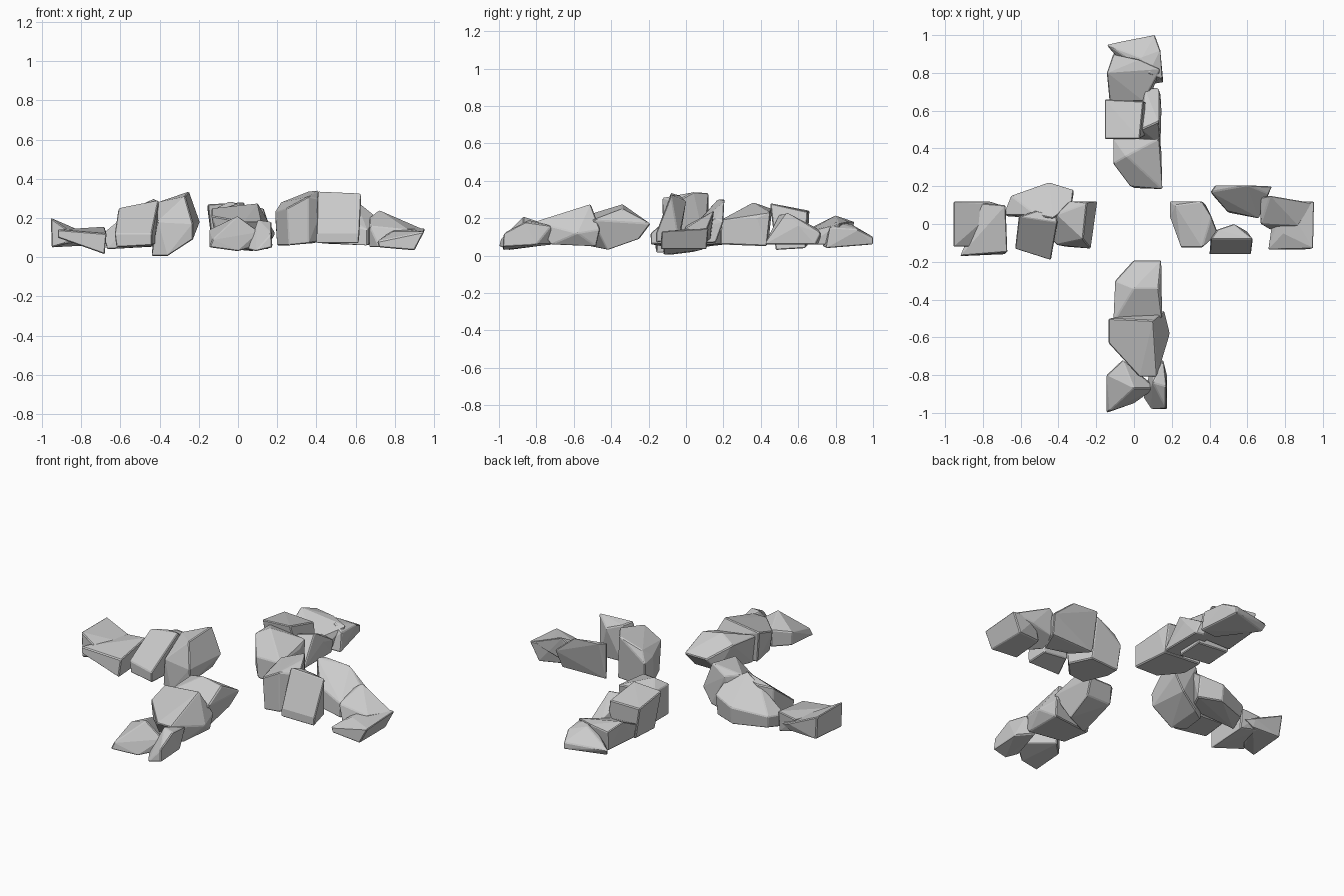
import bpy, bmesh


def rock(name, low, high, bevel=0.005):
    """Chipped boulder: convex hull of a lower and an upper ring of corners."""
    bm = bmesh.new()
    for p in low + high:
        bm.verts.new(p)
    res = bmesh.ops.convex_hull(bm, input=bm.verts)
    junk = {g for g in res["geom_interior"] if isinstance(g, bmesh.types.BMVert)}
    bmesh.ops.delete(bm, geom=list(junk), context='VERTS')
    bmesh.ops.dissolve_limit(bm, angle_limit=0.1, verts=bm.verts, edges=bm.edges)
    bmesh.ops.recalc_face_normals(bm, faces=bm.faces)
    me = bpy.data.meshes.new(name)
    bm.to_mesh(me)
    bm.free()
    ob = bpy.data.objects.new(name, me)
    bpy.context.collection.objects.link(ob)
    # small worn edges
    mod = ob.modifiers.new("worn_edges", 'BEVEL')
    mod.width = bevel
    mod.segments = 1
    mod.limit_method = 'ANGLE'
    return ob


# Back arm, from the middle outwards
rock("back_rock_inner",
     [(-.10, .31, .06), (0, .19, .06), (.15, .185, .06), (.14, .43, .05), (-.10, .44, .06)],
     [(-.02, .20, .18), (.15, .185, .19), (.145, .38, .20), (-.04, .36, .285), (-.11, .32, .25), (-.11, .46, .25), (.13, .45, .23)])
rock("back_rock_middle",
     [(-.13, .48, .05), (.08, .48, .03), (.08, .64, .04), (-.12, .65, .05)],
     [(-.155, .45, .27), (.03, .45, .28), (.05, .65, .235), (-.155, .66, .24)])
rock("back_rock_side",
     [(.02, .44, .06), (.14, .42, .06), (.14, .69, .06), (.04, .72, .06)],
     [(.04, .50, .22), (.13, .54, .23), (.145, .60, .16), (.13, .72, .12), (.06, .71, .14)])
rock("back_rock_far",
     [(-.12, .66, .06), (.08, .66, .06), (.12, .80, .06), (-.10, .88, .06)],
     [(-.13, .65, .14), (.05, .65, .13), (.14, .82, .17), (-.145, .80, .215), (-.11, .90, .18), (.03, .87, .18)])
rock("back_rock_tip",
     [(-.13, .93, .06), (.11, 1.0, .06), (.155, .75, .04), (.04, .73, .05)],
     [(-.145, .95, .10), (.11, 1.0, .10), (.14, .92, .14), (.15, .77, .15), (.08, .80, .18), (.04, .88, .17)])

# Front arm
rock("front_rock_inner",
     [(-.08, -.52, .05), (.10, -.42, .03), (.12, -.25, .09), (-.04, -.25, .09)],
     [(0, -.19, .17), (.145, -.19, .17), (-.10, -.30, .24), (.13, -.34, .25), (0, -.34, .275), (-.11, -.52, .22), (.15, -.50, .19)])
rock("front_rock_middle",
     [(-.11, -.52, .06), (.15, -.48, .05), (.14, -.72, .06), (-.08, -.68, .06)],
     [(-.135, -.50, .25), (.10, -.51, .275), (.12, -.81, .18), (.03, -.81, .18), (-.135, -.63, .21), (.19, -.58, .12), (.16, -.46, .14)])
rock("front_rock_tip",
     [(-.145, -1.0, .05), (-.14, -.80, .06), (-.06, -.72, .06), (.11, -.86, .06), (0, -.95, .03)],
     [(-.13, -.99, .09), (-.145, -.80, .14), (-.06, -.72, .16), (0, -.87, .21), (.11, -.87, .13)])
rock("front_rock_side",
     [(.05, -.92, .04), (.09, -.98, .03), (.175, -.98, .05), (.175, -.80, .06), (.10, -.71, .06)],
     [(.155, -.72, .16), (.10, -.84, .19), (.17, -.86, .18), (.17, -.975, .12)])

# Left arm
rock("left_rock_inner",
     [(-.44, -.08, .005), (-.36, -.12, .005), (-.37, .08, .03), (-.25, .12, .09), (-.23, -.12, .09), (-.44, .04, .02)],
     [(-.41, .05, .28), (-.41, -.11, .18), (-.25, .11, .335), (-.27, -.08, .31), (-.34, .12, .28), (-.195, .12, .18), (-.23, -.13, .17)])
rock("left_rock_back",
     [(-.67, .04, .04), (-.64, .14, .06), (-.45, .21, .06), (-.32, .16, .06), (-.38, .03, .06)],
     [(-.69, .05, .12), (-.65, .15, .13), (-.45, .22, .16), (-.32, .18, .19), (-.33, .10, .25), (-.43, .03, .30), (-.52, .05, .26)])
rock("left_rock_front",
     [(-.62, -.13, .05), (-.44, -.19, .06), (-.41, 0, .07), (-.60, .04, .05)],
     [(-.63, -.13, .12), (-.44, -.19, .12), (-.405, .01, .29), (-.61, .04, .25), (-.52, .07, .26), (-.41, .04, .27)])
rock("left_rock_tip",
     [(-.95, -.12, .05), (-.88, -.12, .07), (-.76, .10, .06), (-.94, .11, .06)],
     [(-.955, -.12, .20), (-.87, -.12, .14), (-.70, .10, .09), (-.76, .12, .11), (-.955, .12, .20)])
rock("left_rock_side",
     [(-.92, -.17, .10), (-.68, -.16, .015), (-.68, .09, .03), (-.80, .09, .06)],
     [(-.92, -.17, .14), (-.67, -.15, .12), (-.68, .10, .155), (-.80, .11, .14)])

# Right arm
rock("right_rock_inner",
     [(.20, .10, .06), (.20, .02, .06), (.26, -.12, .06), (.36, -.12, .07), (.43, -.04, .08), (.38, .10, .07)],
     [(.19, .12, .21), (.19, .04, .23), (.25, -.125, .25), (.36, -.125, .31), (.36, .12, .335), (.41, .04, .34), (.445, -.05, .29), (.22, .10, .28)])
rock("right_rock_back",
     [(.42, .15, .07), (.50, .06, .07), (.66, .03, .06), (.71, .16, .07)],
     [(.405, .17, .30), (.43, .205, .30), (.60, .205, .29), (.73, .20, .18), (.66, .03, .14), (.49, .07, .19), (.71, .16, .20)])
rock("right_rock_front",
     [(.40, -.16, .07), (.615, -.16, .07), (.60, -.04, .09), (.45, -.03, .10)],
     [(.40, -.16, .12), (.62, -.16, .12), (.405, -.08, .335), (.63, -.08, .325), (.53, 0, .29), (.44, -.03, .32)])
rock("right_rock_side",
     [(.67, .03, .05), (.72, -.03, .05), (.86, 0, .10), (.82, .13, .12), (.67, .13, .08)],
     [(.67, .14, .20), (.72, .15, .24), (.84, .13, .19), (.95, .11, .14), (.87, -.01, .14), (.67, 0, .16)])
rock("right_rock_tip",
     [(.72, -.135, .05), (.90, -.135, .035), (.90, .11, .035), (.74, .08, .05)],
     [(.71, -.135, .08), (.79, -.05, .13), (.95, -.13, .13), (.955, .12, .145), (.80, .12, .15)])
